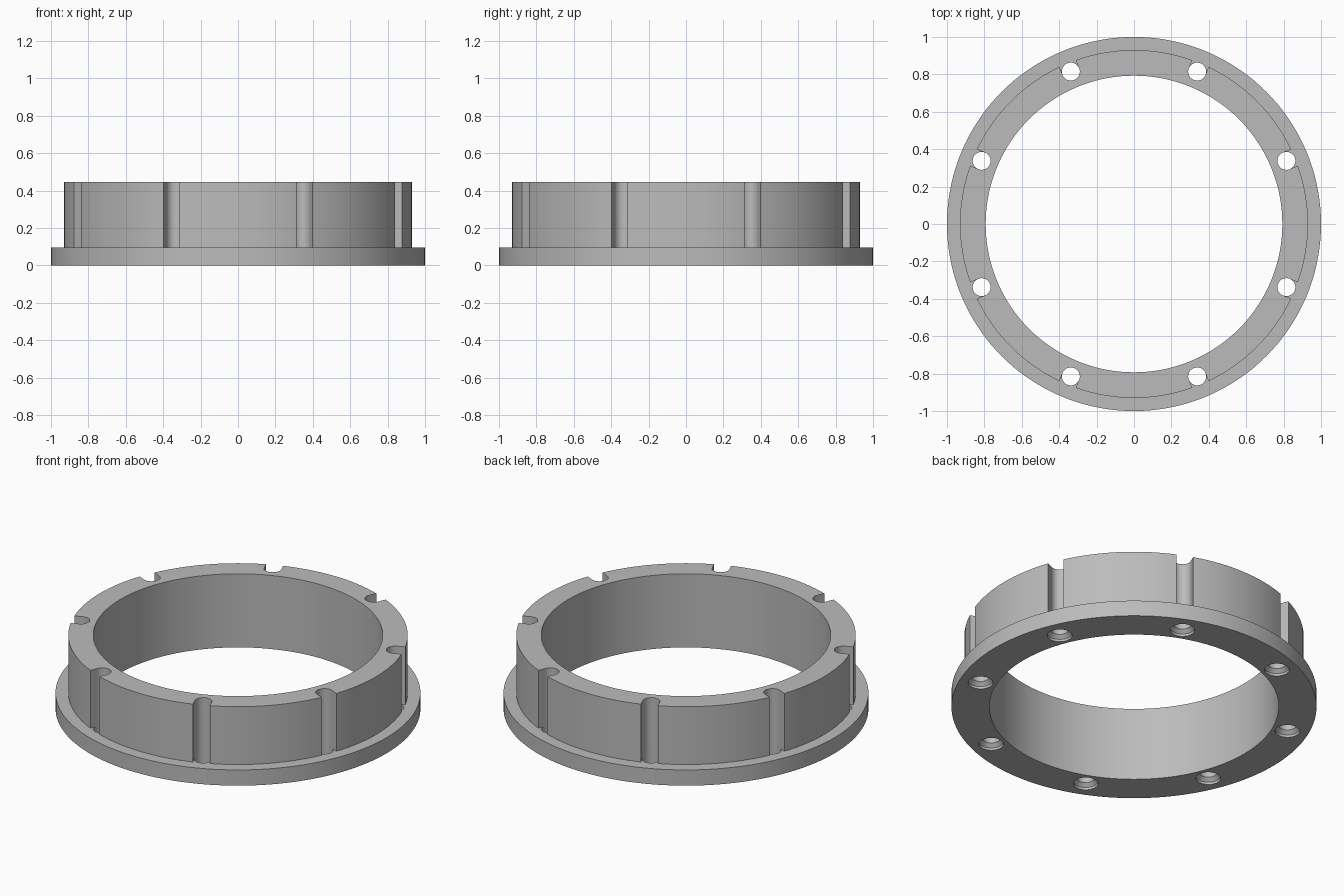
import bpy, bmesh, math
from mathutils import Matrix

if "Cube" in bpy.data.objects:
    bpy.data.objects.remove(bpy.data.objects["Cube"])

FLANGE_R, WALL_R, BORE_R = 1.0, 0.93, 0.793
FLANGE_Z, TOP_Z = 0.095, 0.445
HOLE_R, HOLE_RING, HOLES = 0.048, 0.882, 8


def lathe(bm, profile, steps, matrix=Matrix()):
    """Revolve a closed (radius, z) loop about z; points on the axis are merged."""
    verts = [bm.verts.new((r, 0, z)) for r, z in profile]
    edges = [bm.edges.new((verts[i - 1], verts[i])) for i in range(len(verts))]
    old = set(bm.verts) - set(verts)
    bmesh.ops.spin(bm, geom=verts + edges, axis=(0, 0, 1), cent=(0, 0, 0),
                   angle=math.tau, steps=steps, use_merge=True)
    new = [v for v in bm.verts if v not in old]
    bmesh.ops.remove_doubles(bm, verts=new, dist=1e-5)
    new = [v for v in bm.verts if v not in old]
    bmesh.ops.transform(bm, matrix=matrix, verts=new)


def make_object(name, bm):
    loose = [e for e in bm.edges if not e.link_faces]
    bmesh.ops.delete(bm, geom=loose, context='EDGES')
    bmesh.ops.recalc_face_normals(bm, faces=bm.faces)
    mesh = bpy.data.meshes.new(name)
    bm.to_mesh(mesh)
    bm.free()
    obj = bpy.data.objects.new(name, mesh)
    bpy.context.collection.objects.link(obj)
    return obj


# Flanged ring body
bm = bmesh.new()
lathe(bm, [(BORE_R, 0), (FLANGE_R, 0), (FLANGE_R, FLANGE_Z),
           (WALL_R, FLANGE_Z), (WALL_R, TOP_Z), (BORE_R, TOP_Z)], 144)
ring = make_object("flanged_ring", bm)

# Countersunk drills and the slots opening them through the wall
drills, slots = bmesh.new(), bmesh.new()
for i in range(HOLES):
    turn = Matrix.Rotation(math.tau * (i + 0.5) / HOLES, 4, 'Z')
    lathe(drills, [(0, -0.02), (0.068, -0.02), (0.068, 0.015), (HOLE_R, 0.035),
                   (HOLE_R, 0.6), (0, 0.6)], 32,
          turn @ Matrix.Translation((HOLE_RING, 0, 0)))
    box = Matrix.Translation((HOLE_RING + 0.1, 0, FLANGE_Z + 0.25))
    bmesh.ops.create_cube(slots, size=1, matrix=turn @ box @ Matrix.Diagonal(
        (0.2, 2 * HOLE_R - 0.001, 0.5, 1)))

bpy.context.view_layer.objects.active = ring
for name, cutter_mesh in (("slot_cutter", slots), ("drill_cutter", drills)):
    cutter = make_object(name, cutter_mesh)
    cutter.hide_render = True
    mod = ring.modifiers.new(name, 'BOOLEAN')
    mod.operation, mod.solver, mod.object = 'DIFFERENCE', 'EXACT', cutter
    bpy.ops.object.modifier_apply(modifier=mod.name)
    bpy.data.objects.remove(cutter)

# Plain grey metal
grey = bpy.data.materials.new("grey_metal")
grey.use_nodes = True
colour = (0.5, 0.5, 0.5, 1)
grey.diffuse_color = colour
grey.node_tree.nodes["Principled BSDF"].inputs["Base Color"].default_value = colour
ring.data.materials.clear()
ring.data.materials.append(grey)

bpy.ops.object.select_all(action='DESELECT')
ring.select_set(True)
bpy.ops.object.shade_smooth_by_angle(angle=math.radians(30))
